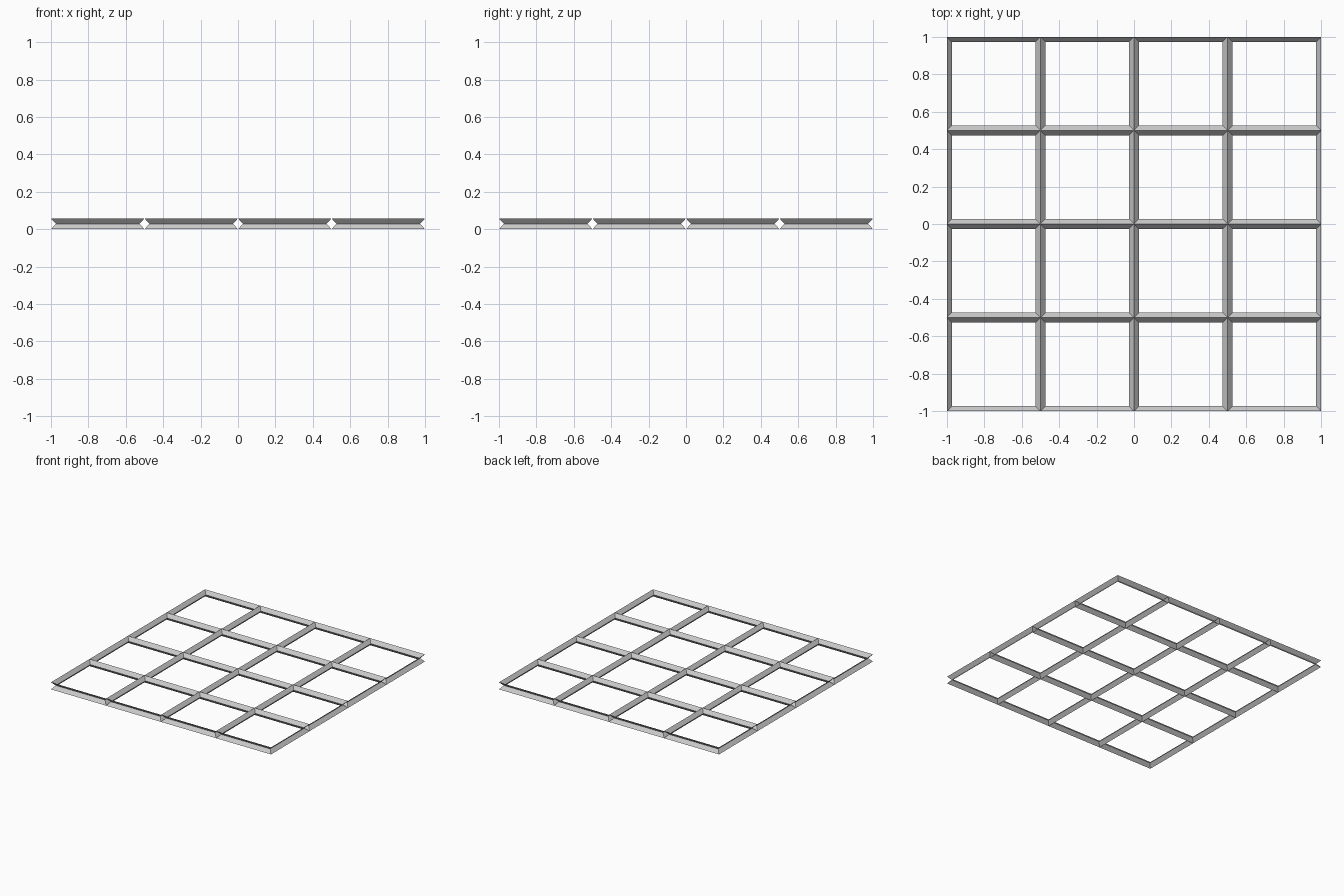
import bpy, bmesh

if "Cube" in bpy.data.objects:
    bpy.data.objects.remove(bpy.data.objects["Cube"])

CELL = 0.5      # cell pitch
INSET = 0.026   # how far the bevelled rim reaches into each opening
HEIGHT = 0.058
COUNT = 4


def square_ring(bm, half, z):
    c = -1 + CELL / 2
    return [bm.verts.new((c + sx * half, c + sy * half, z))
            for sx, sy in ((-1, -1), (1, -1), (1, 1), (-1, 1))]


# One cell rim: an open square loop pinched inward at mid height
bm = bmesh.new()
rings = [square_ring(bm, CELL / 2, 0),
         square_ring(bm, CELL / 2 - INSET, HEIGHT / 2),
         square_ring(bm, CELL / 2, HEIGHT)]
for low, high in zip(rings, rings[1:]):
    for i in range(4):
        j = (i + 1) % 4
        # wound so the normals face the opening
        bm.faces.new((low[j], low[i], high[i], high[j]))

mesh = bpy.data.meshes.new("grid_frame")
bm.to_mesh(mesh)
bm.free()
frame = bpy.data.objects.new("grid_frame", mesh)
bpy.context.collection.objects.link(frame)

# Repeat the rim into a grid; neighbours form hollow diamond bars
for name, offset in (("columns", (CELL, 0, 0)), ("rows", (0, CELL, 0))):
    mod = frame.modifiers.new(name, "ARRAY")
    mod.count = COUNT
    mod.use_relative_offset = False
    mod.use_constant_offset = True
    mod.constant_offset_displace = offset
